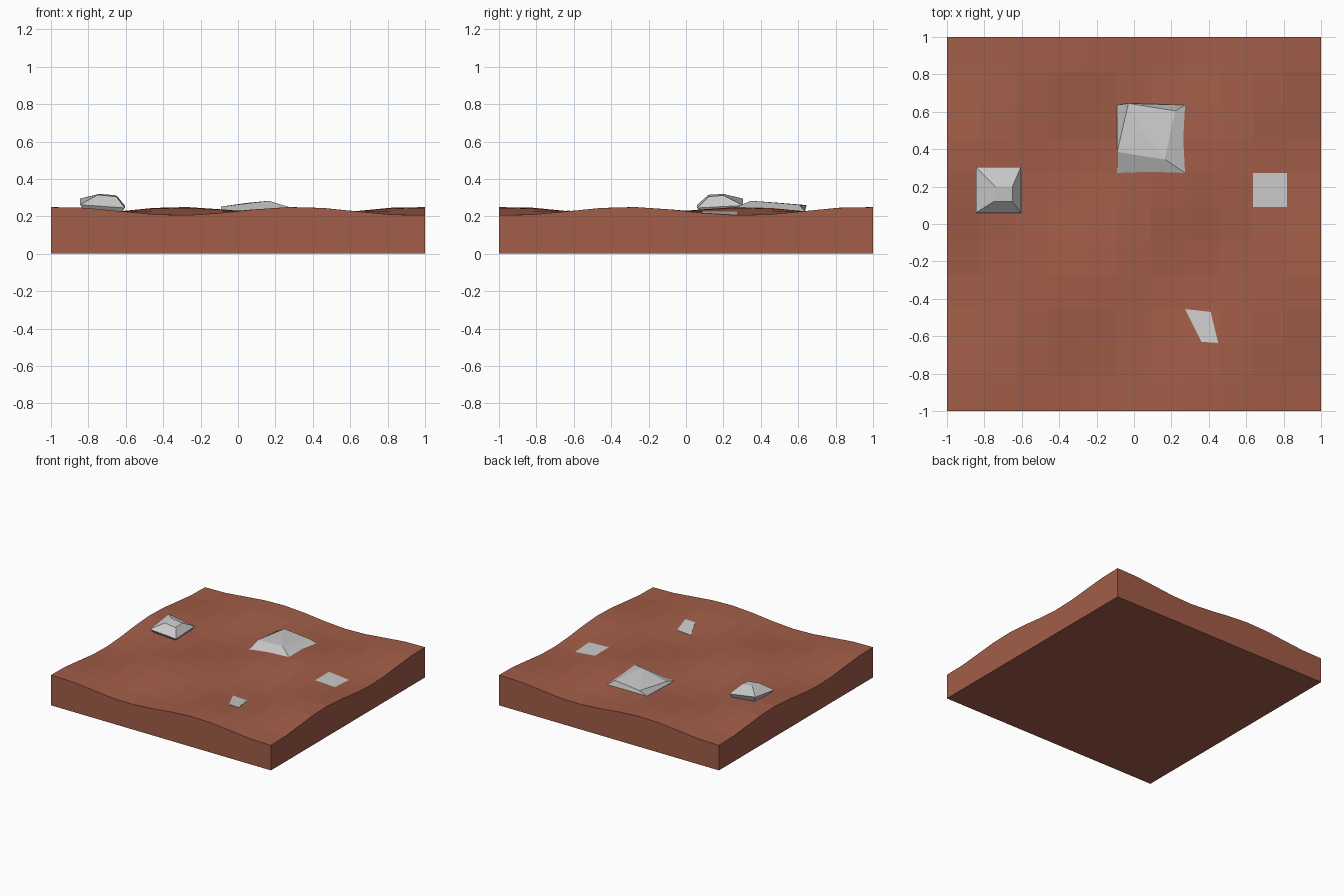
import bpy, bmesh, math

if "Cube" in bpy.data.objects:
    bpy.data.objects.remove(bpy.data.objects["Cube"])

N = 11          # terrain cells per side
STEP = 2 / N

def height(x, y):
    return 0.2275 + 0.0232 * math.sin(5 * x) * math.sin(5 * y)

def add_object(name, bm):
    bmesh.ops.recalc_face_normals(bm, faces=bm.faces)
    mesh = bpy.data.meshes.new(name)
    bm.to_mesh(mesh)
    bm.free()
    obj = bpy.data.objects.new(name, mesh)
    bpy.context.collection.objects.link(obj)
    return obj

def rings_object(name, rings, top_centre=None):
    """Closed rock lofted through rings of four points, bottom to top."""
    bm = bmesh.new()
    vs = [[bm.verts.new(p) for p in ring] for ring in rings]
    bm.faces.new(vs[0][::-1])
    for a, b in zip(vs, vs[1:]):
        for i in range(4):
            j = (i + 1) % 4
            bm.faces.new((a[i], a[j], b[j], b[i]))
    if top_centre:
        c = bm.verts.new(top_centre)
        for i in range(4):
            bm.faces.new((vs[-1][i], vs[-1][(i + 1) % 4], c))
    else:
        bm.faces.new(vs[-1])
    return add_object(name, bm)

earth = bpy.data.materials.new("earth")
earth.diffuse_color = (0.36, 0.11, 0.065, 1)
earth.use_nodes = True
earth.node_tree.nodes["Principled BSDF"].inputs["Base Color"].default_value = earth.diffuse_color
stone = bpy.data.materials.new("stone")
stone.diffuse_color = (0.6, 0.6, 0.6, 1)
stone.use_nodes = True
stone.node_tree.nodes["Principled BSDF"].inputs["Base Color"].default_value = stone.diffuse_color

# Rolling ground slab with one bare stone cell
bm = bmesh.new()
grid = [[bm.verts.new((-1 + i * STEP, -1 + j * STEP,
                       height(-1 + i * STEP, -1 + j * STEP)))
         for j in range(N + 1)] for i in range(N + 1)]
for i in range(N):
    for j in range(N):
        f = bm.faces.new((grid[i][j], grid[i + 1][j], grid[i + 1][j + 1], grid[i][j + 1]))
        f.material_index = 1 if (i, j) == (9, 6) else 0
rim = ([grid[i][0] for i in range(N)] + [grid[N][j] for j in range(N)] +
       [grid[i][N] for i in range(N, 0, -1)] + [grid[0][j] for j in range(N, 0, -1)])
base = [bm.verts.new((v.co.x, v.co.y, 0)) for v in rim]
for k in range(len(rim)):
    m = (k + 1) % len(rim)
    bm.faces.new((base[k], base[m], rim[m], rim[k]))
bm.faces.new(base[::-1])
ground = add_object("ground_slab", bm)
ground.data.materials.append(earth)
ground.data.materials.append(stone)

# Small boulder with an overhanging rim
rings_object("small_boulder", [
    [(-.79, .10, .20), (-.64, .10, .20), (-.64, .27, .20), (-.79, .27, .20)],
    [(-.845, .06, .262), (-.605, .06, .245), (-.605, .305, .258), (-.845, .305, .295)],
    [(-.75, .12, .315), (-.65, .12, .305), (-.65, .20, .312), (-.74, .20, .32)],
])

# Large low outcrop
corners = [(-.09, .273), (.273, .273), (.273, .636), (-.09, .636)]
rings_object("large_outcrop", [
    [(x, y, .19) for x, y in corners],
    [(x, y, height(x, y)) for x, y in corners],
    [(-.09, .385, .252), (.165, .345, .283), (.22, .605, .262), (-.03, .645, .26)],
], (.05, .50, .272))

# Stone shard just breaking the surface
shard = [(.36, -.63), (.45, -.636), (.41, -.47), (.273, -.455)]
rings_object("stone_shard", [
    [(x, y, .19) for x, y in shard],
    [(x, y, height(x, y) + .003) for x, y in shard],
])

for name in ("small_boulder", "large_outcrop", "stone_shard"):
    bpy.data.objects[name].data.materials.append(stone)
